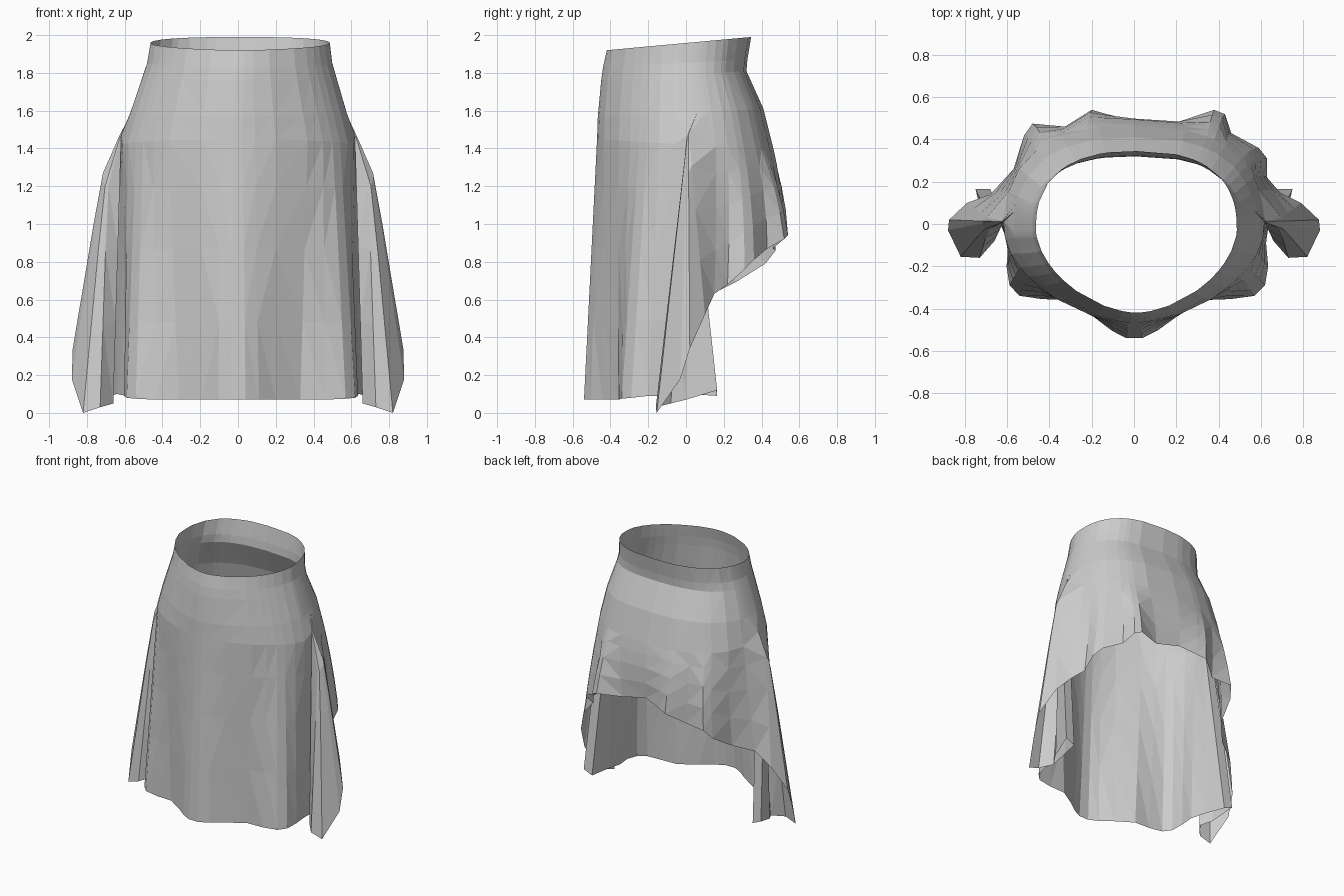
import bpy, bmesh, math
from mathutils import Vector

if "Cube" in bpy.data.objects:
    bpy.data.objects.remove(bpy.data.objects["Cube"])

# Hem outline, walked from centre front round the right side to the back
front = [(.04, -.54, .08), (.11, -.505, .08), (.2, -.44, .08), (.33, -.36, .08), (.46, -.355, .08),
         (.57, -.34, .085), (.62, -.29, .09), (.635, -.2, .1), (.625, -.09, .1)]
# Zigzag side drape: inner fold, front edge, outer fold
drape = [(.64, .02, .11), (.68, .165, .1), (.75, .165, .13), (.71, .0, .08), (.66, -.08, .06),
         (.73, -.16, .04), (.82, -.155, .01), (.88, -.03, .19), (.875, .02, .35), (.79, .1, .53)]
# Short back, right to left
back = [(.69, .15, .64), (.63, .22, .69), (.63, .31, .77), (.59, .36, .82), (.46, .43, .88),
        (.43, .52, .93), (.38, .54, .95), (.2, .48, .95), (.0, .49, 1.0), (-.13, .52, .97),
        (-.2, .54, .95), (-.32, .46, .88), (-.48, .475, .87), (-.52, .42, .8), (-.57, .26, .7),
        (-.68, .14, .64)]


def angle_of(p):
    return math.atan2((p[1] + .03) / .42, p[0] / .5)


def mirror(cols, s):
    return [((-p[0] * s, p[1], p[2]), math.pi - a, k) for p, a, k in reversed(cols)]


f_cols = [(p, angle_of(p), 'front') for p in front]
d_cols = [(p, math.radians(-4 + 2 * i), 'drape') for i, p in enumerate(drape)]
b_cols = [(p, angle_of(p), 'back') for p in back]
columns = f_cols + d_cols + b_cols + mirror(d_cols, 1) + mirror(f_cols, .95)

# Body rings: z at front, z at back, half width, front y, back y
rings = [(1.93, 2.0, .475, -.42, .345), (1.84, 1.88, .49, -.44, .325), (1.77, 1.82, .51, -.45, .32),
         (1.58, 1.62, .572, -.468, .41), (1.46, 1.4, .615, -.472, .465)]


def ring_point(r, a):
    zf, zb, w, yf, yb = r
    c, s = math.cos(a), math.sin(a)
    n = .8 if s > 0 else 1.16
    x = w * math.copysign(abs(c) ** n, c) + .024 * (zf - 1.46)
    y = -.03 + (yb + .03 if s > 0 else -.03 - yf) * math.copysign(abs(s) ** n, s)
    return Vector((x, y, zf + (zb - zf) * (y - yf) / (yb - yf)))


def column_points(p, a, kind):
    pts = [ring_point(r, a) for r in rings]
    hem = Vector(p)
    top = pts[-1]
    if kind == 'drape':                    # folds gather at the side seam
        seam = Vector((math.copysign(.617, p[0]), .012, 1.52))
        pts[-1] = top = seam.lerp(hem, .03)
    for t, out in ((.18, .045), (.42, .035), (.7, .018)):
        q = top.lerp(hem, t)
        if kind == 'drape' and abs(p[0]) > .7:
            q.x += math.copysign(out, q.x)
        elif kind == 'back':
            q.y += .02 * math.sin(math.pi * t) * max(0, math.sin(a))
        pts.append(q)
    return pts + [hem]


# Continuous draped cloth
bm = bmesh.new()
grid = [[bm.verts.new(q) for q in column_points(*c)] for c in columns]
for i, col in enumerate(grid):
    nxt = grid[(i + 1) % len(grid)]
    for j in range(len(col) - 1):
        bm.faces.new((col[j], col[j + 1], nxt[j + 1], nxt[j]))
bmesh.ops.triangulate(bm, faces=bm.faces[:])
bmesh.ops.recalc_face_normals(bm, faces=bm.faces[:])
low = min(v.co.z for v in bm.verts)
bmesh.ops.translate(bm, verts=bm.verts[:], vec=(0, 0, -low))
mesh = bpy.data.meshes.new("draped_skirt")
bm.to_mesh(mesh)
bm.free()
skirt = bpy.data.objects.new("draped_skirt", mesh)
bpy.context.collection.objects.link(skirt)
